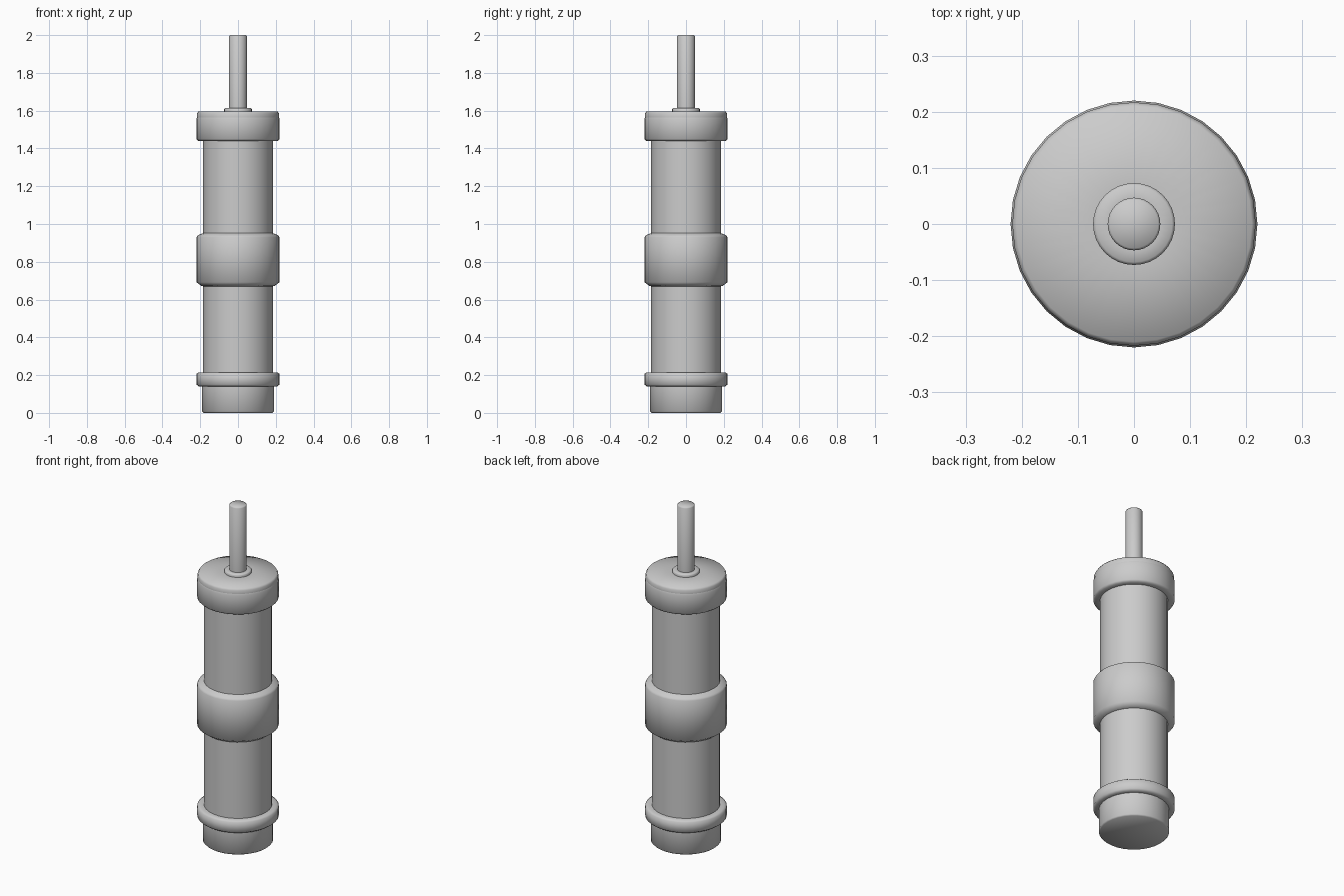
import bpy, bmesh
from math import cos, sin, tau

if "Cube" in bpy.data.objects:
    bpy.data.objects.remove(bpy.data.objects["Cube"])

SIDES = 32


def lathe(name, profile):
    """Revolve (radius, z) points around z; radius 0 closes to a point."""
    bm = bmesh.new()
    rings = []
    for r, z in profile:
        if r == 0:
            rings.append([bm.verts.new((0, 0, z))] * SIDES)
        else:
            rings.append([bm.verts.new((r * cos(tau * i / SIDES), r * sin(tau * i / SIDES), z))
                          for i in range(SIDES)])
    for a, b in zip(rings, rings[1:]):
        for i in range(SIDES):
            j = (i + 1) % SIDES
            quad = dict.fromkeys((a[i], a[j], b[j], b[i]))  # drops doubles at poles
            bm.faces.new(list(quad)).smooth = True
    mesh = bpy.data.meshes.new(name)
    bm.to_mesh(mesh)
    bm.free()
    obj = bpy.data.objects.new(name, mesh)
    bpy.context.collection.objects.link(obj)
    return obj


TUBE, BAND = 0.184, 0.22


def band(name, z0, z1, chamfer_low, chamfer_high, r_in_low=TUBE):
    """Raised collar around the tube with chamfered rims."""
    return lathe(name, [(r_in_low, z0), (BAND - 0.012, z0), (BAND, z0 + chamfer_low),
                        (BAND, z1 - chamfer_high), (BAND - 0.012, z1), (TUBE, z1)])


# Base plug
lathe("base", [(0, 0), (0.183, 0), (0.19, 0.007), (0.19, 0.14)])

# Lower ring and the two tube sections around the grip sleeve
band("lower_ring", 0.14, 0.215, 0.01, 0.008, r_in_low=0.19)
lathe("lower_tube", [(TUBE, 0.215), (TUBE, 0.67)])
lathe("middle_sleeve", [(TUBE, 0.67), (0.195, 0.673), (BAND, 0.692),
                        (BAND, 0.93), (0.213, 0.94), (TUBE, 0.952)])
lathe("upper_tube", [(TUBE, 0.952), (TUBE, 1.44)])

# Top cap with a slightly narrower lid
lathe("top_cap", [(TUBE, 1.44), (0.21, 1.44), (BAND, 1.45), (BAND, 1.555), (0.217, 1.565)])
lathe("lid", [(0.217, 1.565), (0.217, 1.585), (0.21, 1.596), (0.073, 1.596)])

# Rod collar and rod
lathe("rod_collar", [(0.073, 1.596), (0.073, 1.608), (0.068, 1.613), (0.047, 1.613)])
lathe("rod", [(0.047, 1.613), (0.047, 1.994), (0.043, 2.0), (0, 2.0)])
